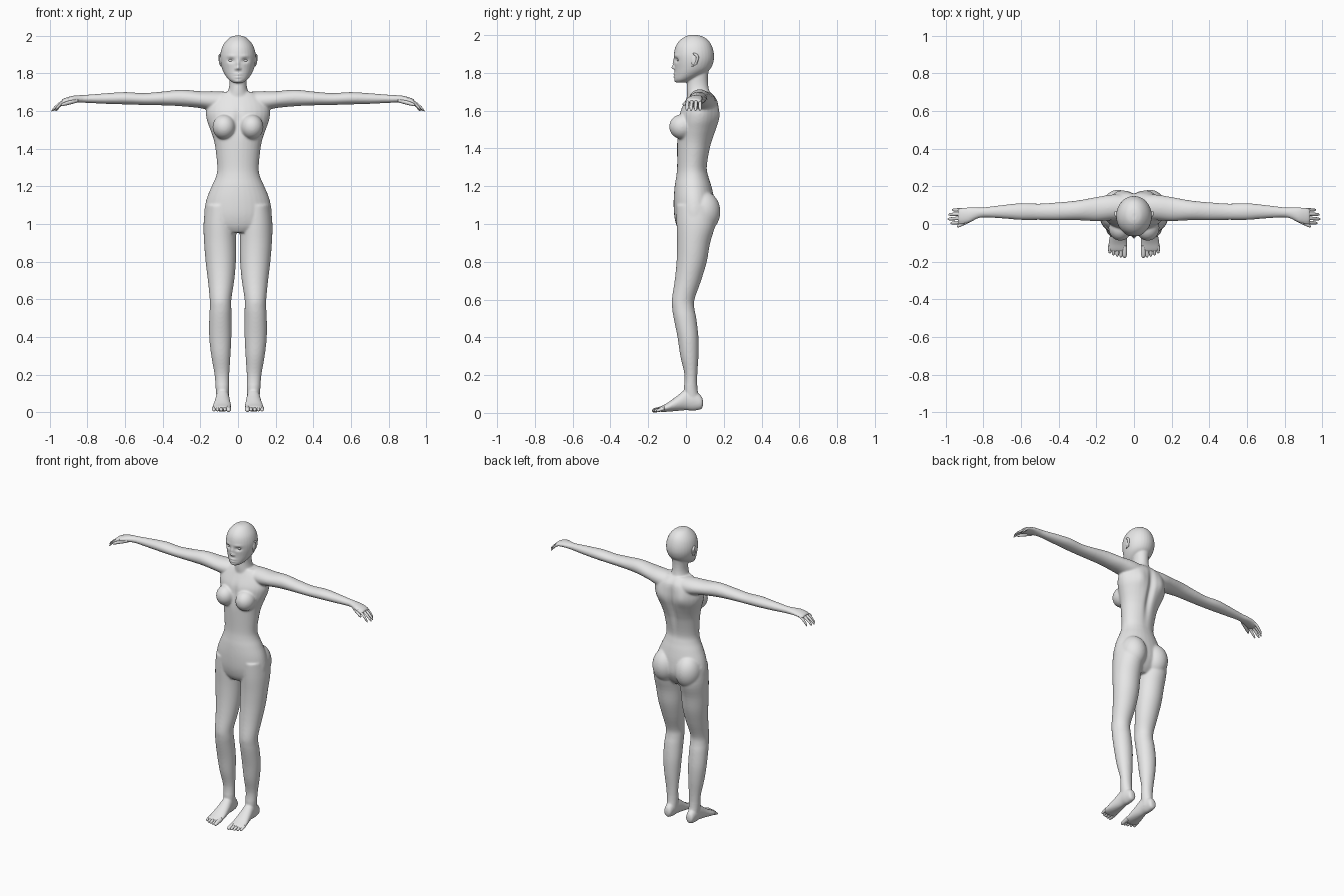
import bpy, bmesh, math
from mathutils import Vector, Matrix

cube = bpy.data.objects.get("Cube")
if cube:
    bpy.data.objects.remove(cube, do_unlink=True)

skin = bpy.data.materials.new("light_grey")
skin.use_nodes = True
skin.diffuse_color = (0.8, 0.8, 0.8, 1)
skin.node_tree.nodes["Principled BSDF"].inputs["Base Color"].default_value = skin.diffuse_color
SIDES = {"left": 1, "right": -1}


def resample(rows, steps=4):
    """Smoothly interpolate the cross-section rows."""
    result = []
    for i in range(len(rows) - 1):
        before, start = rows[max(i - 1, 0)], rows[i]
        end, after = rows[i + 1], rows[min(i + 2, len(rows) - 1)]
        for k in range(steps):
            t = k / steps
            result.append([b + t * ((c - a) / 2 + t * ((a - 2.5 * b + 2 * c - d / 2)
                           + t * (1.5 * (b - c) + (d - a) / 2)))
                           for a, b, c, d in zip(before, start, end, after)])
    return result + [list(rows[-1])]


def tube(bm, axis, rows, side=1, sides=32):
    """Loft ellipses; each row is position, then low and high bounds across both other axes."""
    rings = []
    for t, a_low, a_high, b_low, b_high in resample(rows):
        ring = []
        for k in range(sides):
            angle = math.tau * k / sides
            a = (a_low + a_high) / 2 + (a_high - a_low) / 2 * math.cos(angle)
            b = (b_low + b_high) / 2 + (b_high - b_low) / 2 * math.sin(angle)
            x, y, z = {"x": (t, a, b), "y": (a, t, b), "z": (a, b, t)}[axis]
            ring.append(bm.verts.new((x * side, y, z)))
        rings.append(ring)
    faces = [bm.faces.new(rings[0]), bm.faces.new(rings[-1])]
    for low, high in zip(rings, rings[1:]):
        for k in range(sides):
            j = (k + 1) % sides
            faces.append(bm.faces.new((low[k], low[j], high[j], high[k])))
    bmesh.ops.recalc_face_normals(bm, faces=faces)


def centred(rows):
    return [(z, -w, w, front, back) for z, w, front, back in rows]


def ball(bm, centre, radii, side=1):
    x, y, z = centre
    matrix = Matrix.Translation((x * side, y, z)) @ Matrix.Diagonal((*radii, 1))
    bmesh.ops.create_uvsphere(bm, u_segments=32, v_segments=20, radius=1, matrix=matrix)


def finish(name, bm):
    mesh = bpy.data.meshes.new(name)
    bm.to_mesh(mesh)
    bm.free()
    mesh.materials.append(skin)
    mesh.shade_smooth()
    obj = bpy.data.objects.new(name, mesh)
    bpy.context.collection.objects.link(obj)
    return obj


def apply_modifiers(obj):
    bpy.context.view_layer.update()
    graph = bpy.context.evaluated_depsgraph_get()
    mesh = bpy.data.meshes.new_from_object(obj.evaluated_get(graph))
    obj.modifiers.clear()
    obj.data = mesh


# Torso, neck and head
body_bm = bmesh.new()
tube(body_bm, "z", centred([
    (1.70, .09, .02, .13), (1.66, .15, 0, .165), (1.6, .17, -.03, .175),
    (1.55, .165, -.04, .175), (1.5, .147, -.045, .162), (1.45, .13, -.047, .145),
    (1.4, .12, -.047, .13), (1.3, .11, -.047, .112), (1.25, .118, -.052, .12),
    (1.2, .14, -.06, .135), (1.13, .168, -.065, .15), (1.05, .18, -.063, .155),
    (.99, .165, -.05, .13), (.955, .1, -.03, .1)]))
tube(body_bm, "z", centred([
    (1.84, .05, .03, .125), (1.78, .046, .012, .117), (1.73, .047, .005, .12),
    (1.69, .06, .005, .13), (1.64, .09, .01, .14)]))
tube(body_bm, "z", centred([
    (2.0, .015, .02, .06), (1.992, .04, -.005, .09), (1.97, .065, -.035, .12),
    (1.94, .084, -.055, .138), (1.9, .094, -.064, .148), (1.86, .093, -.063, .146),
    (1.82, .083, -.06, .128), (1.79, .068, -.06, .09), (1.765, .048, -.06, .04),
    (1.748, .025, -.052, -.005)]))

# Legs, feet, arms with palms, and rounded body forms
LEG = [(1.1, .02, .172, -.05, .15), (1.0, .01, .183, -.05, .155), (.9, .01, .18, -.047, .128),
       (.8, .011, .172, -.05, .11), (.7, .02, .16, -.06, .08), (.6, .035, .15, -.075, .045),
       (.55, .035, .15, -.073, .045), (.5, .035, .153, -.065, .055), (.4, .035, .153, -.045, .066),
       (.3, .04, .142, -.03, .066), (.2, .046, .125, -.008, .06), (.12, .047, .118, -.012, .062),
       (.05, .05, .112, -.01, .08)]
FOOT = [(.09, .07, .095, .04, .065), (.08, .057, .108, .02, .09), (.04, .05, .115, .012, .12),
        (0, .046, .118, .014, .125), (-.05, .04, .126, .01, .088), (-.1, .036, .135, .006, .052),
        (-.13, .037, .135, .005, .036), (-.145, .045, .125, .01, .028)]
ARM = [(.03, .03, .15, 1.61, 1.7), (.12, .02, .155, 1.6, 1.705), (.2, .015, .143, 1.615, 1.705),
       (.3, .02, .125, 1.625, 1.713), (.4, .02, .115, 1.63, 1.703), (.5, .022, .108, 1.632, 1.695),
       (.6, .022, .11, 1.635, 1.7), (.7, .03, .1, 1.638, 1.694), (.8, .035, .088, 1.643, 1.686),
       (.84, .025, .088, 1.644, 1.684), (.88, .006, .088, 1.643, 1.68),
       (.92, .002, .084, 1.638, 1.668), (.935, .01, .075, 1.64, 1.66)]
for side in SIDES.values():
    tube(body_bm, "z", LEG, side)
    tube(body_bm, "y", FOOT, side)
    tube(body_bm, "x", ARM, side)
    ball(body_bm, (.073, -.02, 1.515), (.062, .069, .066), side)
    ball(body_bm, (.085, .09, 1.065), (.084, .092, .11), side)
body = finish("body", body_bm)

# Fuse the forms, then soften the joins, less on the small parts
fuse = body.modifiers.new("fuse", "REMESH")
fuse.mode = "VOXEL"
fuse.voxel_size = 0.005
apply_modifiers(body)
soft = body.vertex_groups.new(name="soft")
firm_verts, soft_verts = [], []
for v in body.data.vertices:
    small = abs(v.co.x) > .4 or v.co.z < .15 or v.co.z > 1.76
    (firm_verts if small else soft_verts).append(v.index)
soft.add(firm_verts, .25, "REPLACE")
soft.add(soft_verts, 1, "REPLACE")
blend = body.modifiers.new("blend", "SMOOTH")
blend.iterations = 16
blend.vertex_group = "soft"
apply_modifiers(body)

# Sculpted relief: centre, reach and push along y
RELIEF = [
    ((0, .17, 1.5), (.022, .09, .15), -.02),        # spine groove
    ((.085, .17, 1.58), (.04, .06, .06), .012),     # shoulder blade
    ((0, -.05, 1.55), (.018, .05, .07), .008),      # breastbone
    ((.038, -.06, 1.868), (.018, .04, .011), .012),  # eye socket
    ((.04, -.06, 1.892), (.025, .03, .008), -.003),  # brow
    ((0, -.065, 1.85), (.009, .03, .02), -.009),    # nose bridge
    ((0, -.065, 1.828), (.01, .03, .01), -.014),    # nose tip
    ((.012, -.065, 1.824), (.006, .03, .006), -.006),  # nostril
    ((0, -.06, 1.794), (.02, .03, .005), -.008),    # upper lip
    ((0, -.06, 1.779), (.017, .03, .005), -.007),   # lower lip
    ((0, -.06, 1.757), (.018, .03, .009), -.005),   # chin
]
for centre, reach, push in RELIEF:
    for side in (SIDES.values() if centre[0] else (1,)):
        middle = Vector((centre[0] * side, *centre[1:]))
        for v in body.data.vertices:
            if abs(v.co.z - middle.z) < 3 * reach[2]:
                d = v.co - middle
                falloff = sum((p / r) ** 2 for p, r in zip(d, reach))
                v.co.y += push * math.exp(-falloff)
body.data.shade_smooth()


def digit(name, axis, side, start, end, radius, droop=1.0):
    """A finger or toe tapering to a round tip."""
    bm = bmesh.new()
    rows = []
    order = {"x": (0, 1, 2), "y": (1, 0, 2)}[axis]
    for t, size in ((0, 1), (.3, 1), (.6, .95), (.85, .82), (.96, .5), (1, .12)):
        p = [s + (e - s) * t for s, e in zip(start, end)]
        p[2] = start[2] + (end[2] - start[2]) * t ** droop
        along, a, b = (p[i] for i in order)
        r = radius * size
        rows.append((along, a - r, a + r, b - r, b + r))
    tube(bm, axis, rows, side, sides=16)
    finish(name, bm)


FINGERS = {"index": (.011, .004, .975), "middle": (.033, .026, .99),
           "ring": (.055, .05, .986), "little": (.074, .075, .967)}
for label, side in SIDES.items():
    # Fingers and thumb
    for finger, (base_y, tip_y, tip_x) in FINGERS.items():
        digit(f"{label}_{finger}_finger", "x", side, (.9, base_y, 1.657),
              (tip_x, tip_y, 1.6), .0095, droop=1.7)
    digit(f"{label}_thumb", "x", side, (.85, .03, 1.657), (.94, -.014, 1.632), .011)

    # Toes
    for n in range(5):
        x = .05 + .0195 * n
        digit(f"{label}_toe_{n + 1}", "y", side, (x, -.115, .024),
              (x, -.18 + .0015 * n * n, .011), .0135 if n == 0 else .0095)

    # Ear: flat shell with a raised rim
    ear = bmesh.new()
    ball(ear, (.09, .045, 1.868), (.008, .018, .032), side)
    tube(ear, "z", [(1.835, .085, .093, .03, .04), (1.85, .085, .099, .044, .058),
                    (1.88, .087, .104, .054, .068), (1.897, .087, .103, .04, .062),
                    (1.904, .09, .096, .038, .05)], side, sides=16)
    finish(f"{label}_ear", ear)

    # Eye
    eye = bmesh.new()
    ball(eye, (.038, -.036, 1.868), (.014, .012, .008), side)
    finish(f"{label}_eye", eye)
